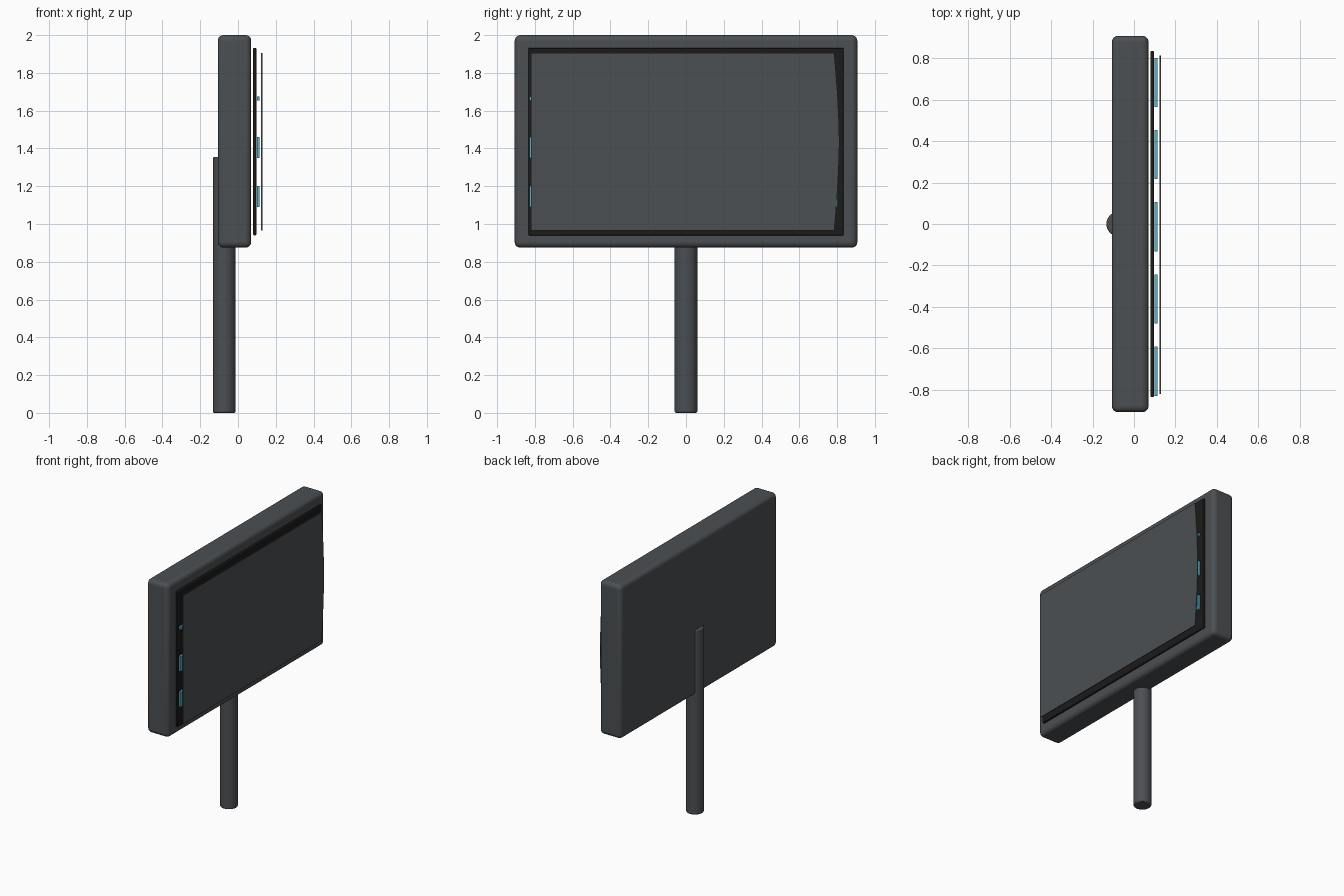
import bpy, bmesh, math

if "Cube" in bpy.data.objects:
    bpy.data.objects.remove(bpy.data.objects["Cube"])


def material(name, rgb):
    m = bpy.data.materials.new(name)
    m.diffuse_color = (*rgb, 1)
    m.use_nodes = True
    m.node_tree.nodes["Principled BSDF"].inputs["Base Color"].default_value = m.diffuse_color
    return m


GREY = material("dark_grey", (0.072, 0.079, 0.086))
BLACK = material("near_black", (0.011, 0.011, 0.011))
TEAL = material("teal", (0.09, 0.45, 0.60))


def finish(obj, name, mat, bevel=0, segments=4):
    """Name, colour, bevel and smooth one part."""
    obj.name = name
    obj.data.materials.clear()
    obj.data.materials.append(mat)
    if bevel:
        b = obj.modifiers.new("bevel", 'BEVEL')
        b.width, b.segments, b.limit_method = bevel, segments, 'ANGLE'
        bpy.ops.object.select_all(action='DESELECT')
        obj.select_set(True)
        bpy.context.view_layer.objects.active = obj
        bpy.ops.object.shade_smooth_by_angle(angle=math.radians(35))
    return obj


def box(name, x, y, z, mat, bevel=0, segments=4):
    """Box from (min, max) ranges."""
    bpy.ops.mesh.primitive_cube_add(size=1)
    obj = bpy.context.object
    for v in obj.data.vertices:
        v.co = [r[0] + (c + 0.5) * (r[1] - r[0]) for c, r in zip(v.co, (x, y, z))]
    return finish(obj, name, mat, bevel, segments)


# Rounded housing and the black panel floating in front of it
box("housing", (-0.107, 0.07), (-0.907, 0.907), (0.875, 2.0), GREY, 0.03, 5)
box("display_panel", (0.08, 0.097), (-0.834, 0.834), (0.94, 1.933), BLACK, 0.005, 2)

# Post behind the housing
bpy.ops.mesh.primitive_cylinder_add(vertices=48, radius=0.06, depth=1.355,
                                    location=(-0.073, 0, 1.355 / 2))
finish(bpy.context.object, "post", GREY, 0.008, 2)

# Rows of teal dashes between panel and screen
for row, z in enumerate([(1.09, 1.20), (1.35, 1.46), (1.655, 1.675)]):
    for col in range(5):
        y0 = -0.828 + col * 0.348
        box(f"dash_{row}_{col}", (0.1, 0.114), (y0, y0 + 0.237), z, TEAL)

# Thin screen whose +y edge bows outwards
edge = [(0.812 - 0.027 * abs(t) ** 1.6, 1.435 + 0.47 * t)
        for t in (i / 5 for i in range(-5, 6))]
outline = [(-0.82, 1.905), (-0.82, 0.965)] + edge
bm = bmesh.new()
face = bm.faces.new([bm.verts.new((0.123, y, z)) for y, z in outline])
top = bmesh.ops.extrude_face_region(bm, geom=[face])["geom"]
bmesh.ops.translate(bm, vec=(0.006, 0, 0),
                    verts=[g for g in top if isinstance(g, bmesh.types.BMVert)])
bmesh.ops.recalc_face_normals(bm, faces=bm.faces)
mesh = bpy.data.meshes.new("screen")
bm.to_mesh(mesh)
bm.free()
screen = bpy.data.objects.new("screen", mesh)
bpy.context.collection.objects.link(screen)
finish(screen, "screen", GREY)
